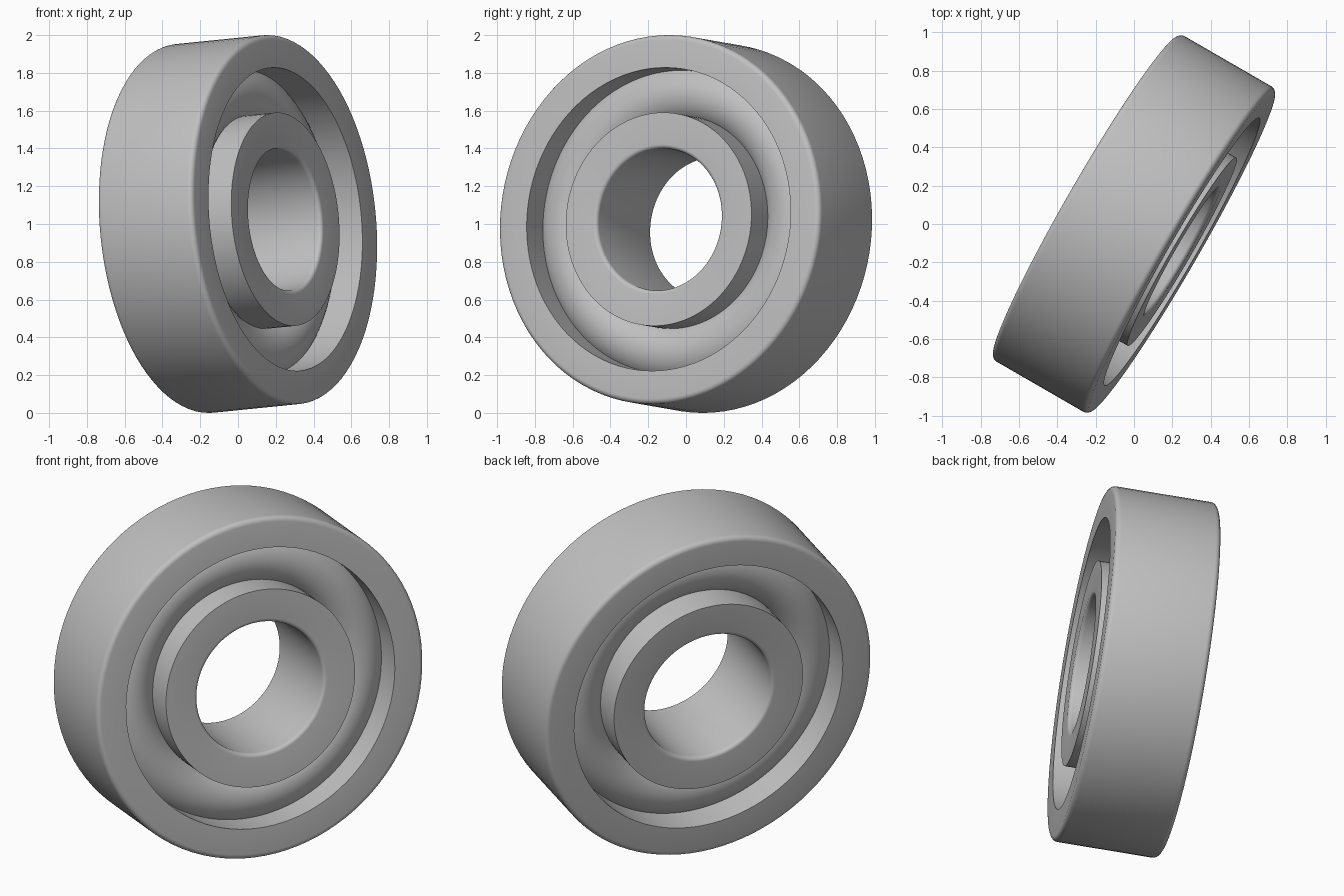
import bpy, bmesh
from math import pi, sin, cos, radians
from mathutils import Vector

cube = bpy.data.objects.get("Cube")
if cube:
    bpy.data.objects.remove(cube, do_unlink=True)

SEGMENTS = 96
HALF_WIDTH = 0.291
TILT, TURN = radians(5), radians(-30)
AXIS = Vector((cos(TILT) * cos(TURN), cos(TILT) * sin(TURN), sin(TILT)))

steel = bpy.data.materials.new("steel_grey")
steel.use_nodes = True
steel.diffuse_color = (0.53, 0.53, 0.53, 1)
steel.node_tree.nodes["Principled BSDF"].inputs["Base Color"].default_value = (0.53, 0.53, 0.53, 1)


def lathe(name, profile):
    """Revolve a closed (radius, height) profile and lean it onto the bearing axis."""
    bm = bmesh.new()
    rings = []
    for i in range(SEGMENTS):
        a = 2 * pi * i / SEGMENTS
        rings.append([bm.verts.new((r * cos(a), r * sin(a), h)) for r, h in profile])
    n = len(profile)
    for i in range(SEGMENTS):
        here, there = rings[i], rings[(i + 1) % SEGMENTS]
        for j in range(n):
            k = (j + 1) % n
            bm.faces.new((here[j], there[j], there[k], here[k]))
    bmesh.ops.recalc_face_normals(bm, faces=bm.faces)
    mesh = bpy.data.meshes.new(name)
    bm.to_mesh(mesh)
    bm.free()
    mesh.materials.append(steel)
    obj = bpy.data.objects.new(name, mesh)
    bpy.context.collection.objects.link(obj)
    obj.rotation_euler = AXIS.to_track_quat('Z', 'Y').to_euler()
    obj.location = (0, 0, 1)
    bpy.ops.object.select_all(action='DESELECT')
    obj.select_set(True)
    bpy.context.view_layer.objects.active = obj
    bpy.ops.object.shade_smooth_by_angle(angle=radians(30))
    return obj


def ring_profile(plain_radius, round_radius, fillet, steps=5):
    """Rectangle whose two corners on the round_radius side are filleted."""
    side = 1 if round_radius > plain_radius else -1
    upper = []
    for i in range(steps + 1):
        a = pi / 2 * i / steps
        upper.append((round_radius - side * fillet * (1 - sin(a)),
                      HALF_WIDTH - fillet * (1 - cos(a))))
    lower = [(r, -h) for r, h in reversed(upper)]
    return [(plain_radius, HALF_WIDTH)] + upper + lower + [(plain_radius, -HALF_WIDTH)]


# Outer and inner races
lathe("outer_race", ring_profile(0.806, 0.981, 0.028))
lathe("inner_race", ring_profile(0.567, 0.377, 0.022))

# Rounded rolling band seated between the races
lathe("rolling_band", [(0.687 + 0.168 * cos(2 * pi * i / 40), 0.168 * sin(2 * pi * i / 40))
                       for i in range(40)])
